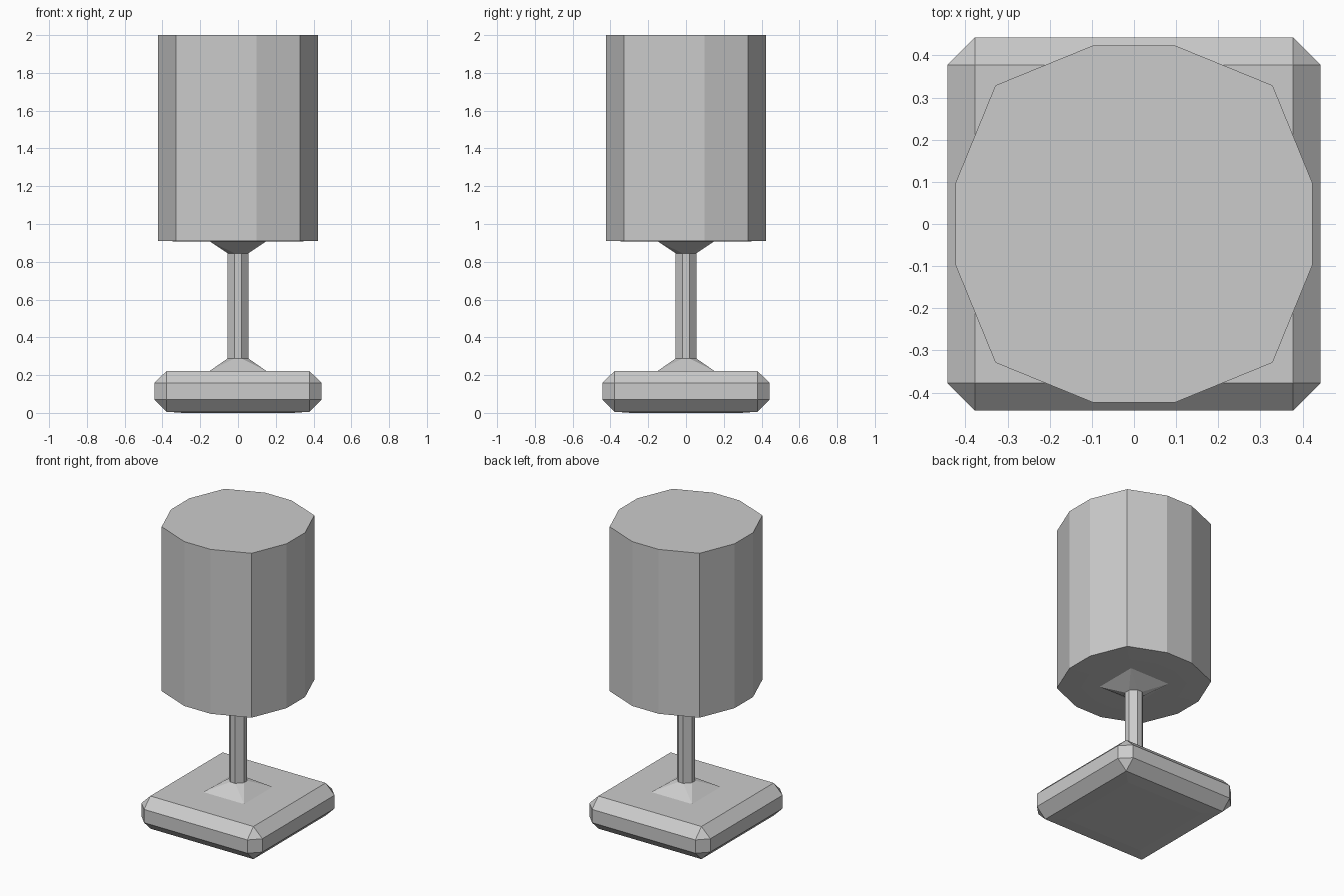
import bpy, bmesh

if "Cube" in bpy.data.objects:
    bpy.data.objects.remove(bpy.data.objects["Cube"])


def square_ring(half, flat):
    """Square of given half-width whose sides are flat only to +-flat (corner chamfer)."""
    pts = []
    x, y, u, v = half, -flat, half, flat
    for _ in range(4):
        pts += [(x, y), (u, v)]
        x, y, u, v = -y, x, -v, u
    return pts


def dodecagon_ring(half):
    """Twelve-sided outline, slightly squarish."""
    a, c = half * 0.228, half * 0.776
    pts = []
    tri = [(half, -a), (half, a), (c, c)]
    for _ in range(4):
        pts += tri
        tri = [(-y, x) for x, y in tri]
    return pts


def loft(name, rings, capped=True):
    """Skin a stack of (outline, z) rings into one flat-shaded object."""
    bm = bmesh.new()
    loops = [[bm.verts.new((x, y, z)) for x, y in pts] for pts, z in rings]
    n = len(loops[0])
    for lo, hi in zip(loops, loops[1:]):
        for i in range(n):
            j = (i + 1) % n
            bm.faces.new((lo[i], lo[j], hi[j], hi[i]))
    if capped:
        bm.faces.new(loops[0][::-1])
        bm.faces.new(loops[-1])
    # Merges doubled corners where a ring is a plain square
    bmesh.ops.remove_doubles(bm, verts=bm.verts, dist=1e-5)
    bmesh.ops.recalc_face_normals(bm, faces=bm.faces)
    mesh = bpy.data.meshes.new(name)
    bm.to_mesh(mesh)
    bm.free()
    obj = bpy.data.objects.new(name, mesh)
    bpy.context.collection.objects.link(obj)
    return obj


# Bevelled square base with a barely convex underside
loft("base", [
    (square_ring(0.29, 0.29), 0.0),
    (square_ring(0.378, 0.378), 0.006),
    (square_ring(0.443, 0.378), 0.07),
    (square_ring(0.443, 0.378), 0.158),
    (square_ring(0.378, 0.378), 0.222),
])

# Octagonal stem flaring to a square at both ends
loft("stem", [
    (square_ring(0.15, 0.15), 0.222),
    (square_ring(0.055, 0.018), 0.288),
    (square_ring(0.055, 0.018), 0.845),
    (square_ring(0.15, 0.15), 0.909),
], capped=False)

# Twelve-sided lamp shade, closed at both ends
loft("shade", [
    (dodecagon_ring(0.29), 0.907),
    (dodecagon_ring(0.424), 0.911),
    (dodecagon_ring(0.424), 2.0),
])
